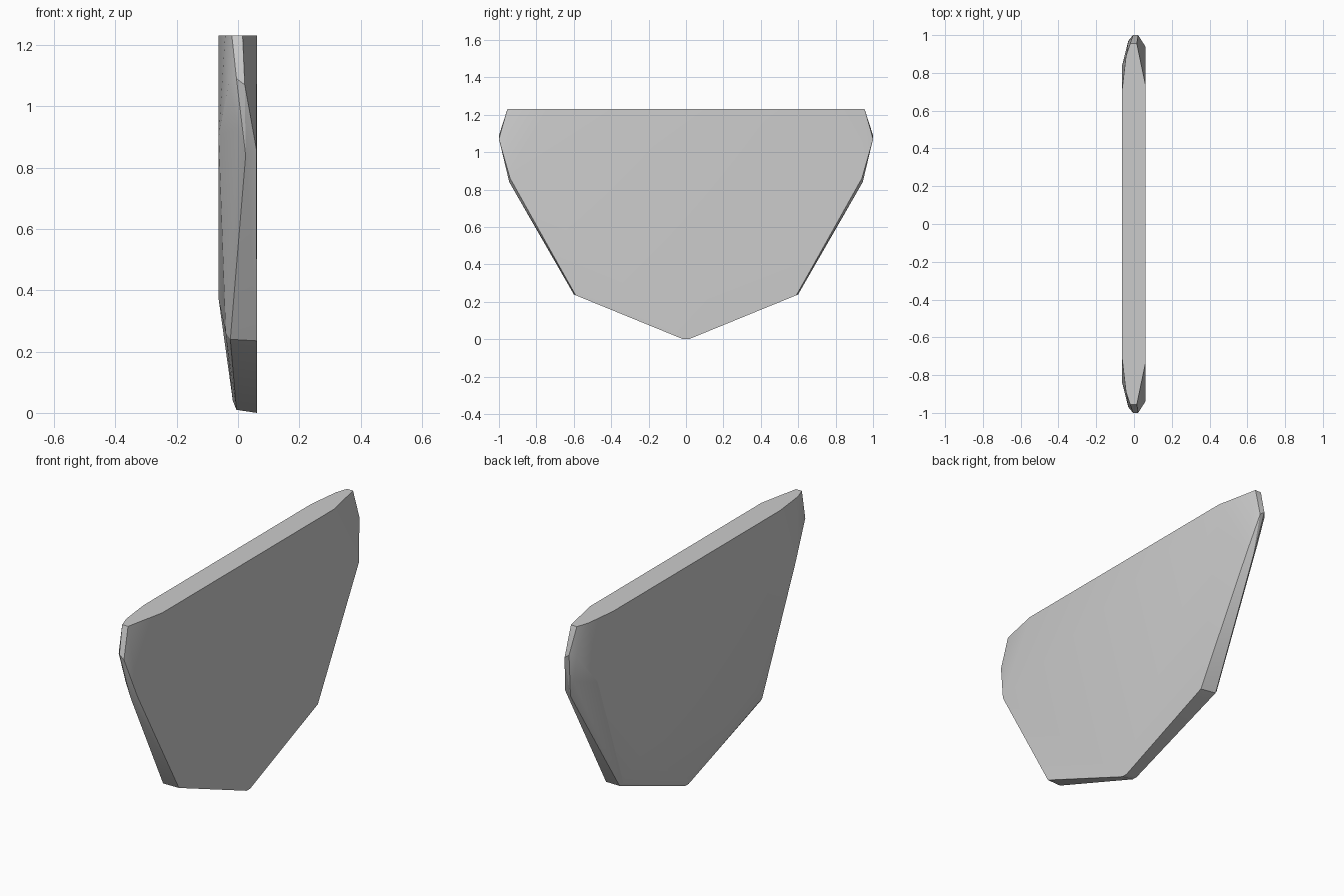
import bpy, bmesh

if "Cube" in bpy.data.objects:
    bpy.data.objects.remove(bpy.data.objects["Cube"])

# Half outline stations of the faceted slab (y >= 0), mirrored to -y
half = [
    # flat right face
    (0.062, 0.73, 1.23), (0.06, 0.94, 0.86), (0.062, 0.59, 0.235), (0.062, 0.015, 0.0),
    # flat left face and its lower bevel line
    (-0.063, 0.71, 1.23), (-0.063, 0.84, 0.9), (-0.063, 0.71, 0.72), (-0.063, 0.48, 0.37),
    # rounded top corner
    (0.015, 0.955, 1.23), (-0.02, 0.955, 1.23), (-0.042, 0.89, 1.23),
    # widest point of the shoulder
    (0.022, 1.0, 1.07), (-0.005, 1.0, 1.09), (-0.03, 0.97, 1.08),
    # lower shoulder edge
    (0.025, 0.945, 0.84), (0.0, 0.955, 0.93),
    # lower side corner
    (-0.025, 0.6, 0.24), (-0.04, 0.59, 0.26),
    # bottom tip
    (-0.005, 0.015, 0.01), (-0.017, 0.01, 0.04),
]

bm = bmesh.new()
for x, y, z in half:
    for side in (1, -1):
        bm.verts.new((x, y * side, z))
res = bmesh.ops.convex_hull(bm, input=bm.verts[:])
loose = [v for v in bm.verts if not v.link_faces]
bmesh.ops.delete(bm, geom=loose, context='VERTS')
bmesh.ops.dissolve_limit(bm, angle_limit=0.01, verts=bm.verts[:], edges=bm.edges[:])
bmesh.ops.recalc_face_normals(bm, faces=bm.faces[:])

mesh = bpy.data.meshes.new("faceted_slab")
bm.to_mesh(mesh)
bm.free()
slab = bpy.data.objects.new("faceted_slab", mesh)
bpy.context.collection.objects.link(slab)

# Smooth the shallow facets, keep the rims sharp
bpy.context.view_layer.objects.active = slab
slab.select_set(True)
bpy.ops.object.shade_smooth_by_angle(angle=0.4)
